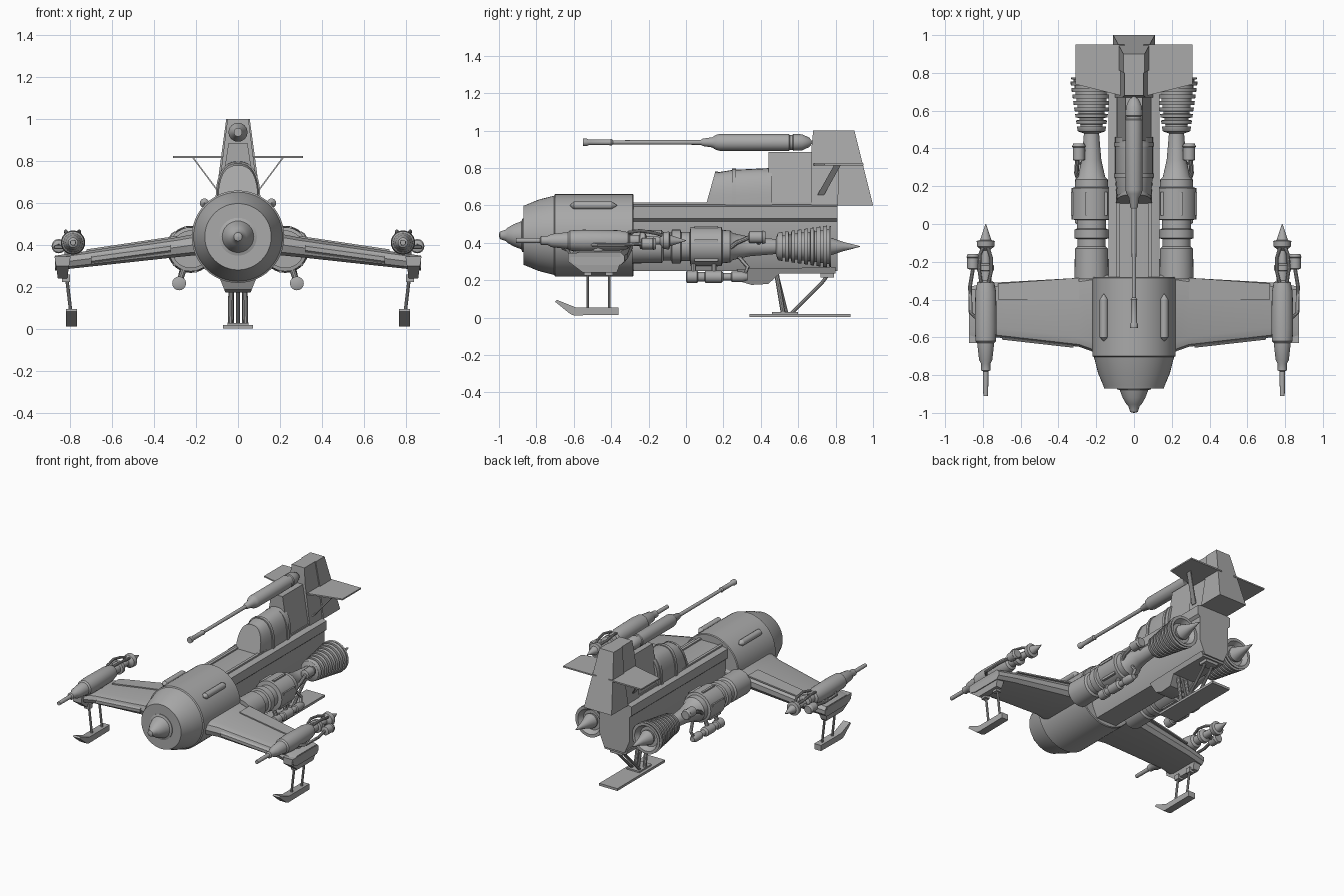
import bpy, bmesh, math
from mathutils import Vector

cube = bpy.data.objects.get("Cube")
if cube:
    bpy.data.objects.remove(cube)

grey = bpy.data.materials.new("plain grey")
grey.use_nodes = True
COLOUR = (0.4, 0.4, 0.4, 1)
grey.diffuse_color = COLOUR
grey.node_tree.nodes["Principled BSDF"].inputs["Base Color"].default_value = COLOUR


def loft(name, sections, mirror=False, angle=32):
    """Skin matching cross-sections and cap both ends."""
    bm = bmesh.new()
    rows = [[bm.verts.new(p) for p in s] for s in sections]
    n = len(rows[0])
    for a, b in zip(rows, rows[1:]):
        for i in range(n):
            j = (i + 1) % n
            bm.faces.new((a[i], a[j], b[j], b[i]))
    bm.faces.new(rows[0][::-1])
    bm.faces.new(rows[-1])
    bmesh.ops.recalc_face_normals(bm, faces=bm.faces)
    mesh = bpy.data.meshes.new(name)
    bm.to_mesh(mesh)
    bm.free()
    mesh.materials.append(grey)
    for f in mesh.polygons:
        f.use_smooth = True
    mesh.set_sharp_from_angle(angle=math.radians(angle))
    ob = bpy.data.objects.new(name, mesh)
    bpy.context.collection.objects.link(ob)
    if mirror:
        ob.modifiers.new("mirror", "MIRROR")
    return ob


def ring(c, r, u, v, n):
    return [c + r * (u * math.cos(t) + v * math.sin(t))
            for t in (2 * math.pi * i / n for i in range(n))]


def lathe(name, profile, x, z, mirror=False, n=32):
    """Turn (y, radius) pairs around a lengthwise axis."""
    u, v = Vector((1, 0, 0)), Vector((0, 0, 1))
    return loft(name, [ring(Vector((x, y, z)), max(r, 0.001), u, v, n)
                       for y, r in profile], mirror)


def tube(name, points, r, mirror=False, n=10):
    pts = [Vector(p) for p in points]
    rows = []
    for i, p in enumerate(pts):
        d = (pts[min(i + 1, len(pts) - 1)] - pts[max(i - 1, 0)]).normalized()
        up = Vector((0, 0, 1)) if abs(d.z) < 0.9 else Vector((0, 1, 0))
        u = d.cross(up).normalized()
        rows.append(ring(p, r, u, d.cross(u), n))
    return loft(name, rows, mirror)


def prism(name, outline, width, x=0, mirror=False):
    """Side outline of (y, z) given thickness by width(z)."""
    return loft(name, [[(x + s * width(z), y, z) for y, z in outline]
                       for s in (-1, 1)], mirror)


def slope(z0, w0, z1, w1):
    return lambda z: w0 + (w1 - w0) * (z - z0) / (z1 - z0)


def box(name, x0, x1, y0, y1, z0, z1, mirror=False):
    return prism(name, [(y0, z0), (y1, z0), (y1, z1), (y0, z1)],
                 lambda z: (x1 - x0) / 2, (x0 + x1) / 2, mirror)


# Nose drum, cowl and spinner
lathe("nose_drum", [(-.87, .145), (-.87, .158), (-.855, .163), (-.79, .19), (-.705, .212),
                    (-.70, .22), (-.285, .22), (-.28, .215)], 0, .44, n=48)
lathe("spinner", [(-1, .004), (-.995, .02), (-.965, .03), (-.955, .04), (-.92, .06),
                  (-.88, .075), (-.875, .09), (-.865, .09)], 0, .44)
lathe("drum_blister", [(-.62, .002), (-.60, .022), (-.40, .022), (-.37, .002)], .16, .60, True, 16)

# Rear fuselage with its top rails and keel
half = [(.09, .605), (.135, .595), (.135, .53), (.118, .515), (.118, .34), (.08, .25)]
section = half + [(-x, z) for x, z in reversed(half)]
loft("fuselage", [[(x, y, z) for x, z in section] for y in (-.3, .81)])
box("deck_rail", .075, .095, -.28, .68, .60, .615, True)
prism("keel", [(.27, .26), (.30, .19), (.35, .175), (.44, .18), (.50, .235), (.80, .235), (.80, .27)],
      slope(.175, .06, .25, .09))


# Cockpit canopy with frame hoops
def arch(y, w, h, grow=0, lean=0):
    pts = []
    for i in range(17):
        t = math.pi * i / 16
        c, s = math.cos(t), math.sin(t)
        rise = abs(s) ** .75 * (h + grow)
        pts.append(((w + grow) * math.copysign(abs(c) ** .8, c), y + lean * rise, .6 + rise))
    return pts


loft("canopy", [arch(.11, .09, .175, lean=.28), arch(.25, .1, .19), arch(.46, .1, .2)])
loft("windscreen_frame", [arch(.106, .09, .175, .005, .28), arch(.122, .09, .175, .005, .28)])
for y in (.245, .41):
    loft("canopy_hoop", [arch(y, .1, .19, .007), arch(y + .022, .1, .19, .007)])

# Spine, fin and rudder
prism("spine", [(.44, .6), (.7, .6), (.7, .885), (.44, .885)], slope(.6, .09, .885, .045))
prism("fin", [(.67, .6), (.84, .6), (.84, 1), (.68, 1), (.67, .9)], slope(.6, .1, 1, .05))
prism("rudder", [(.81, .6), (1, .6), (.95, .8), (.90, 1), (.80, 1), (.815, .82)],
      slope(.6, .11, 1, .056))
loft("tailplane", [[(.05, .68, z), (.07, .68, z), (.31, .74, z), (.31, .95, z), (.05, .95, z)]
                   for z in (.814, .824)], True)
loft("tailplane_strut", [[(x, y + dy, z) for dx, dy in ((0, -.018), (.008, -.018), (.008, .018), (0, .018))
                          for x in [bx + dx]]
                         for bx, y, z in ((.09, .72, .655), (.21, .81, .816))], True)

# Top gun
lathe("top_gun", [(-.55, .02), (-.53, .02), (-.52, .015), (-.41, .015), (-.40, .018), (-.39, .011),
                  (.08, .013), (.09, .02), (.14, .027), (.16, .04), (.18, .045), (.55, .045),
                  (.555, .04), (.57, .04), (.575, .045), (.62, .043), (.66, .025), (.675, .005)], 0, .937)

# Engines: body, ribbed nozzle and exhaust spike
EX, EZ = .225, .38
profile = [(-.29, .09), (-.13, .088), (-.12, .075), (-.08, .075), (-.075, .09), (-.03, .09),
           (-.025, .078), (.02, .078), (.025, .105), (.19, .105), (.195, .088), (.235, .086),
           (.25, .072), (.34, .052), (.48, .04), (.49, .07)]
for i in range(8):
    y, r = .495 + i * .034, .074 + i * .005
    profile += [(y, r), (y + .02, r + .003), (y + .021, r - .015), (y + .033, r - .015)]
profile += [(.765, .106), (.775, .11), (.775, .09), (.74, .07)]
lathe("engine", profile, EX, EZ, True)
lathe("exhaust_spike", [(.72, .04), (.76, .052), (.84, .025), (.93, .002)], EX, EZ, True, 20)
for k in range(6):
    t = k * math.pi / 3 + .3
    x, z = EX + .104 * math.cos(t), EZ + .104 * math.sin(t)
    box("engine_strap", x - .008, x + .008, .045, .17, z - .008, z + .008, True)

# Engine accessories and pipes
lathe("engine_canister", [(.335, .022), (.34, .032), (.405, .032), (.41, .036), (.425, .03)],
      .292, .43, True, 16)
tube("canister_pipe", [(.30, .34, .43), (.305, .27, .40), (.29, .22, .36), (.285, .18, .34)], .012, True)
tube("canister_link", [(.29, .38, .42), (.26, .39, .40), (.225, .39, .38)], .014, True)
lathe("lower_pump", [(0, .022), (.005, .033), (.06, .033), (.065, .025), (.10, .025), (.105, .033),
                     (.19, .033), (.20, .02), (.24, .02), (.245, .028), (.30, .028), (.33, .018)],
      .28, .218, True, 16)
tube("pump_pipe", [(.28, .31, .22), (.27, .33, .27), (.25, .28, .33), (.24, .24, .36)], .011, True)
for y in (.04, .15):
    tube("pump_bracket", [(.28, y, .22), (.25, y, .31)], .014, True)


# Wings with root fairing, raised flap and tip block
def wing_section(x, y0, y1, bottom, top):
    m, h = (bottom + top) / 2, top - bottom
    return [(x, y0, m), (x, y0 + .012, m + .35 * h), (x, y0 + .05, top), (x, y1 - .02, top),
            (x, y1, m + .2 * h), (x, y1, m - .2 * h), (x, y1 - .02, bottom),
            (x, y0 + .05, bottom), (x, y0 + .012, m - .35 * h)]


loft("wing", [wing_section(.12, -.69, -.27, .355, .465), wing_section(.22, -.675, -.275, .35, .45),
              wing_section(.29, -.65, -.285, .343, .437), wing_section(.73, -.60, -.31, .295, .37),
              wing_section(.87, -.62, -.33, .28, .35)], True)
loft("flap", [[(x, y, z + d) for y, d in ((-.40, 0), (-.40, .01), (-.285 - s, .01), (-.285 - s, 0))]
              for x, z, s in ((.29, .434, 0), (.72, .37, .03))], True)
loft("leading_edge_strip", [[(x, y, z) for y, z in ((y0, z0), (y0 - .012, z0 + .01), (y0 - .012, z0 + .03), (y0, z0 + .04))]
                            for x, y0, z0 in ((.32, -.643, .365), (.70, -.60, .313))], True)
prism("wing_tip_block", [(-.63, .345), (-.35, .345), (-.355, .28), (-.37, .24), (-.55, .24), (-.63, .3)],
      slope(.24, .022, .345, .038), .835, True)

# Wing-tip pods
PX, PZ = .785, .412
lathe("wing_pod", [(-.91, .013), (-.78, .014), (-.775, .024), (-.74, .024), (-.72, .035), (-.63, .045),
                   (-.62, .054), (-.55, .058), (-.36, .055), (-.31, .045), (-.30, .03), (-.25, .03),
                   (-.245, .045), (-.22, .045), (-.21, .024), (-.14, .02), (-.12, .045), (-.09, .048),
                   (-.085, .03), (0, .002)], PX, PZ, True, 24)
lathe("pod_canister", [(-.24, .02), (-.235, .03), (-.18, .03), (-.175, .034), (-.16, .028)],
      .853, .395, True, 16)
tube("pod_pipe", [(.83, -.50, .39), (.865, -.47, .39), (.868, -.33, .39), (.853, -.24, .395)], .01, True)
tube("pod_link", [(.853, -.20, .395), (.82, -.20, .40), (.785, -.18, .41)], .013, True)
tube("pod_upper_pipe", [(.77, -.31, .455), (.755, -.25, .465), (.755, -.18, .455), (.775, -.12, .44)], .009, True)
tube("pod_inner_pipe", [(.81, -.31, .455), (.82, -.24, .465), (.815, -.16, .45), (.795, -.11, .435)], .009, True)
tube("pod_saddle", [(PX, -.47, .33), (PX, -.47, .41)], .04, True, 16)

# Front skids on paired legs
loft("front_skid", [[(x, y, z) for y, z in ((-.70, .085), (-.62, .02), (-.60, .012), (-.36, .015),
                                            (-.36, .055), (-.59, .055), (-.69, .095))]
                    for x in (.765, .818)], True)
for y in (-.525, -.41):
    tube("front_leg", [(.818, y, .27), (.792, y, .05)], .008, True)
    box("leg_socket", .80, .838, y - .02, y + .02, .225, .26, True)

# Rear skid with upright and raked legs
box("rear_skid", -.072, .072, .34, .88, .003, .02)
box("rear_skid_pad", -.05, .05, .46, .60, .015, .03)
tube("rear_upright", [(.032, .485, .23), (.036, .52, .02)], .013, True)
tube("rear_raked_leg", [(.03, .77, .245), (.03, .73, .19), (.03, .56, .02)], .01, True)
tube("rear_ram", [(0, .49, .22), (0, .54, .02)], .009)
box("rear_leg_mount", -.05, .05, .72, .79, .215, .25)
